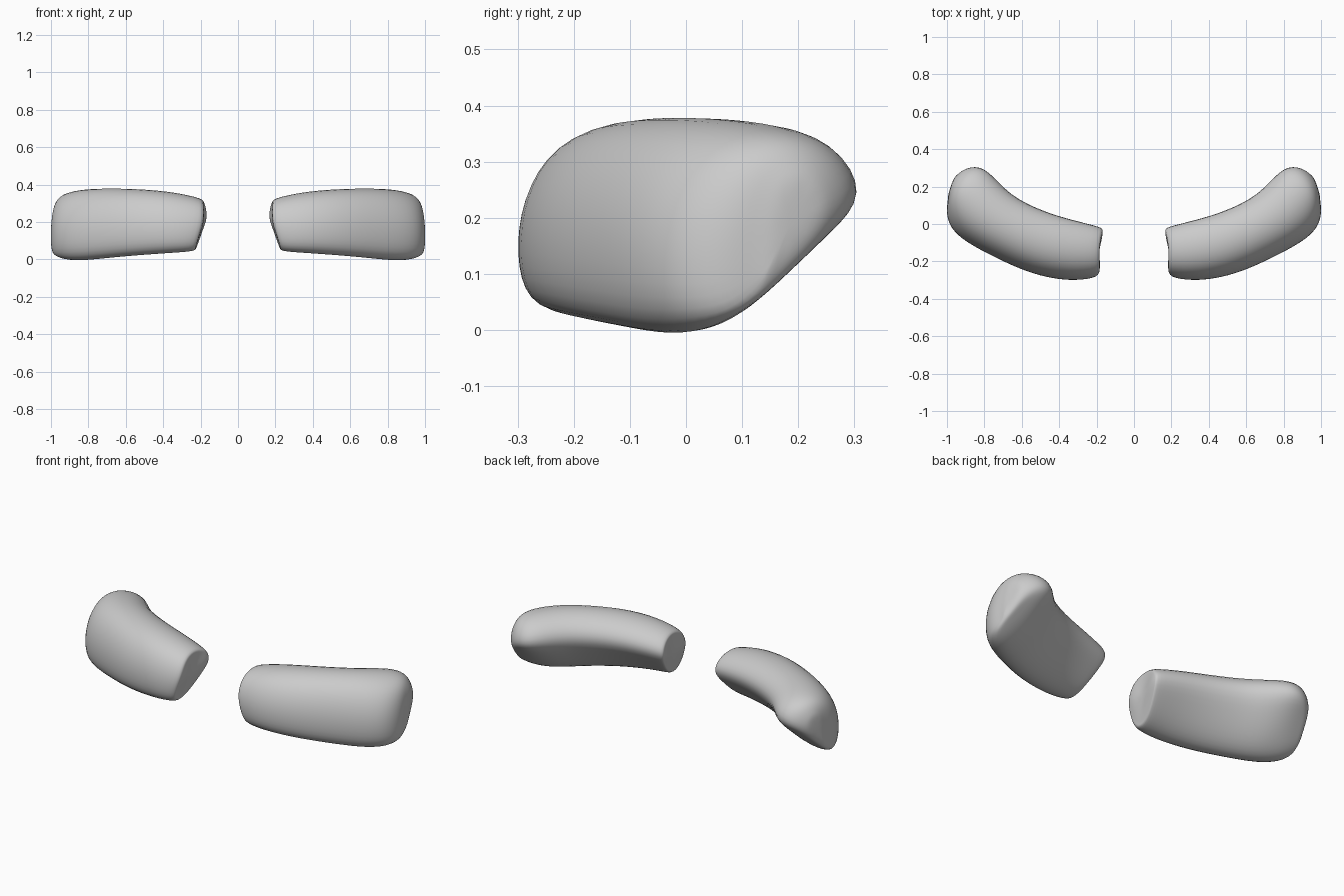
import bpy, bmesh

if "Cube" in bpy.data.objects:
    bpy.data.objects.remove(bpy.data.objects["Cube"])

# Cross-section: (front-to-back fraction, height fraction), slanted underside at the back
PROFILE = [(-.016, .31), (.015, .62), (.18, .92), (.5, 1.03), (.85, .95), (1.04, .69),
           (.82, .40), (.53, .10), (.27, -.03), (.04, .04)]

# Stations from inner to outer end: front x, y, back x, y, bottom z, top z
STATIONS = [(.20, -.265, .185, -.025, .06, .305),
            (.20, -.288, .185, -.010, .043, .325),
            (.35, -.307, .33, .03, .035, .36),
            (.55, -.268, .48, .075, .022, .376),
            (.75, -.175, .63, .145, .005, .38),
            (.90, -.095, .715, .225, -.010, .376),
            (.98, -.025, .80, .318, -.010, .364),
            (1.005, .06, .89, .312, -.004, .34),
            (.995, .12, .95, .265, .06, .29)]


def make_pad(name, side):
    bm = bmesh.new()
    rings = []
    for i, (fx, fy, bx, by, zb, zt) in enumerate(STATIONS):
        lean = .075 if i < 2 else 0          # inner end leans toward the middle near the top
        ring = []
        for d, h in PROFILE:
            y = fy + (by - fy) * d
            z = max(zb + (zt - zb) * h, .95 * (y - .075))   # sloped undercut of the outer end
            x = fx + (bx - fx) * d + lean * (abs(h - .75) - .35)
            ring.append(bm.verts.new((side * x, y, z)))
        rings.append(ring)
    n = len(PROFILE)
    for a, b in zip(rings, rings[1:]):
        for j in range(n):
            k = (j + 1) % n
            bm.faces.new((a[j], a[k], b[k], b[j]))
    # rounded end caps: inset once and push slightly outward
    caps = [bm.faces.new(rings[0]), bm.faces.new(rings[-1])]
    bmesh.ops.recalc_face_normals(bm, faces=bm.faces)
    bmesh.ops.inset_region(bm, faces=[caps[0]], thickness=.035, depth=.006)
    bmesh.ops.inset_region(bm, faces=[caps[1]], thickness=.035, depth=.01)
    for f in bm.faces:
        f.smooth = True
    me = bpy.data.meshes.new(name)
    bm.to_mesh(me)
    bm.free()
    ob = bpy.data.objects.new(name, me)
    bpy.context.collection.objects.link(ob)
    sub = ob.modifiers.new("smooth", 'SUBSURF')
    sub.levels = sub.render_levels = 2
    return ob


# Two mirrored curved pads
make_pad("right_pad", 1)
make_pad("left_pad", -1)
